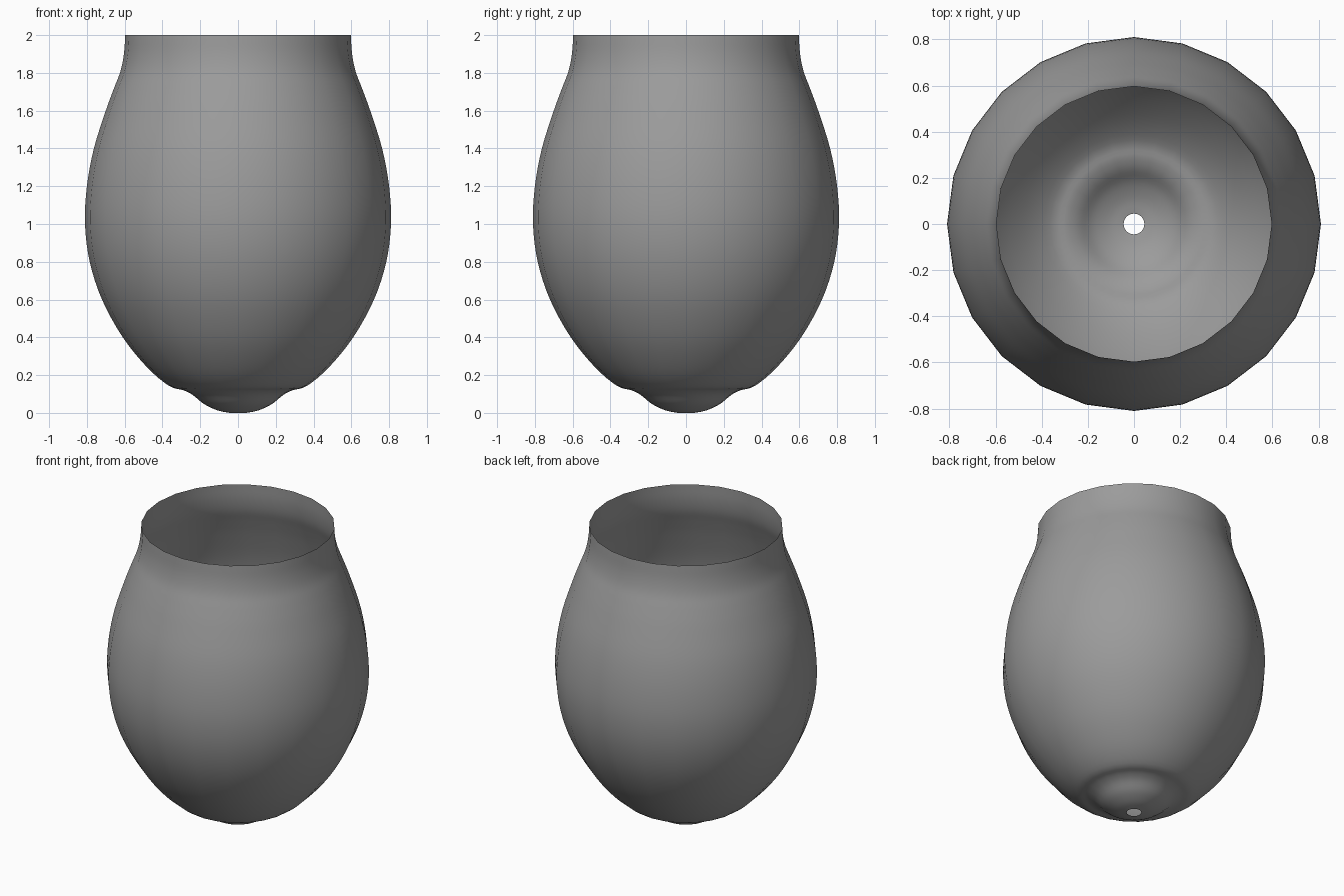
import bpy, bmesh
from math import pi
from mathutils import Vector

if "Cube" in bpy.data.objects:
    bpy.data.objects.remove(bpy.data.objects["Cube"])

SIDES = 24
STEPS = 4

# Profile of the vessel wall (radius, height), from drain hole to rim
profile = [(0.045, 0.0), (0.11, 0.014), (0.18, 0.047), (0.24, 0.095), (0.29, 0.12),
           (0.365, 0.143), (0.48, 0.24), (0.61, 0.40), (0.72, 0.60), (0.785, 0.80),
           (0.81, 1.0), (0.80, 1.2), (0.763, 1.4), (0.70, 1.6), (0.656, 1.72),
           (0.622, 1.81), (0.604, 1.90), (0.597, 2.0)]


def smooth_path(points, steps):
    """Catmull-Rom curve through the points."""
    p = [Vector((r, 0, z)) for r, z in points]
    p = [2 * p[0] - p[1]] + p + [2 * p[-1] - p[-2]]
    out = []
    for a, b, c, d in zip(p, p[1:], p[2:], p[3:]):
        for i in range(steps):
            t = i / steps
            out.append(0.5 * (2 * b + (c - a) * t + (2 * a - 5 * b + 4 * c - d) * t**2
                              + (3 * b - a - 3 * c + d) * t**3))
    out.append(p[-2])
    for co in out:
        co.z = max(co.z, 0)
    return out


# Vessel: a thin open shell, the profile spun around z
bm = bmesh.new()
verts = [bm.verts.new(co) for co in smooth_path(profile, STEPS)]
edges = [bm.edges.new(pair) for pair in zip(verts, verts[1:])]
bmesh.ops.spin(bm, geom=verts + edges, cent=(0, 0, 0), axis=(0, 0, 1),
               angle=2 * pi, steps=SIDES, use_duplicate=False)
bmesh.ops.remove_doubles(bm, verts=bm.verts, dist=0.0005)
bmesh.ops.recalc_face_normals(bm, faces=bm.faces)
# Make sure the shell faces outward
face = max(bm.faces, key=lambda f: f.calc_center_median().xy.length)
if face.normal.xy.dot(face.calc_center_median().xy) < 0:
    bmesh.ops.reverse_faces(bm, faces=bm.faces)
for f in bm.faces:
    f.smooth = True
mesh = bpy.data.meshes.new("vessel")
bm.to_mesh(mesh)
bm.free()
vessel = bpy.data.objects.new("vessel", mesh)
bpy.context.collection.objects.link(vessel)

# Dark grey finish
finish = bpy.data.materials.new("dark_grey")
finish.diffuse_color = (0.33, 0.33, 0.33, 1)
finish.use_nodes = True
finish.node_tree.nodes["Principled BSDF"].inputs["Base Color"].default_value = finish.diffuse_color
mesh.materials.append(finish)
